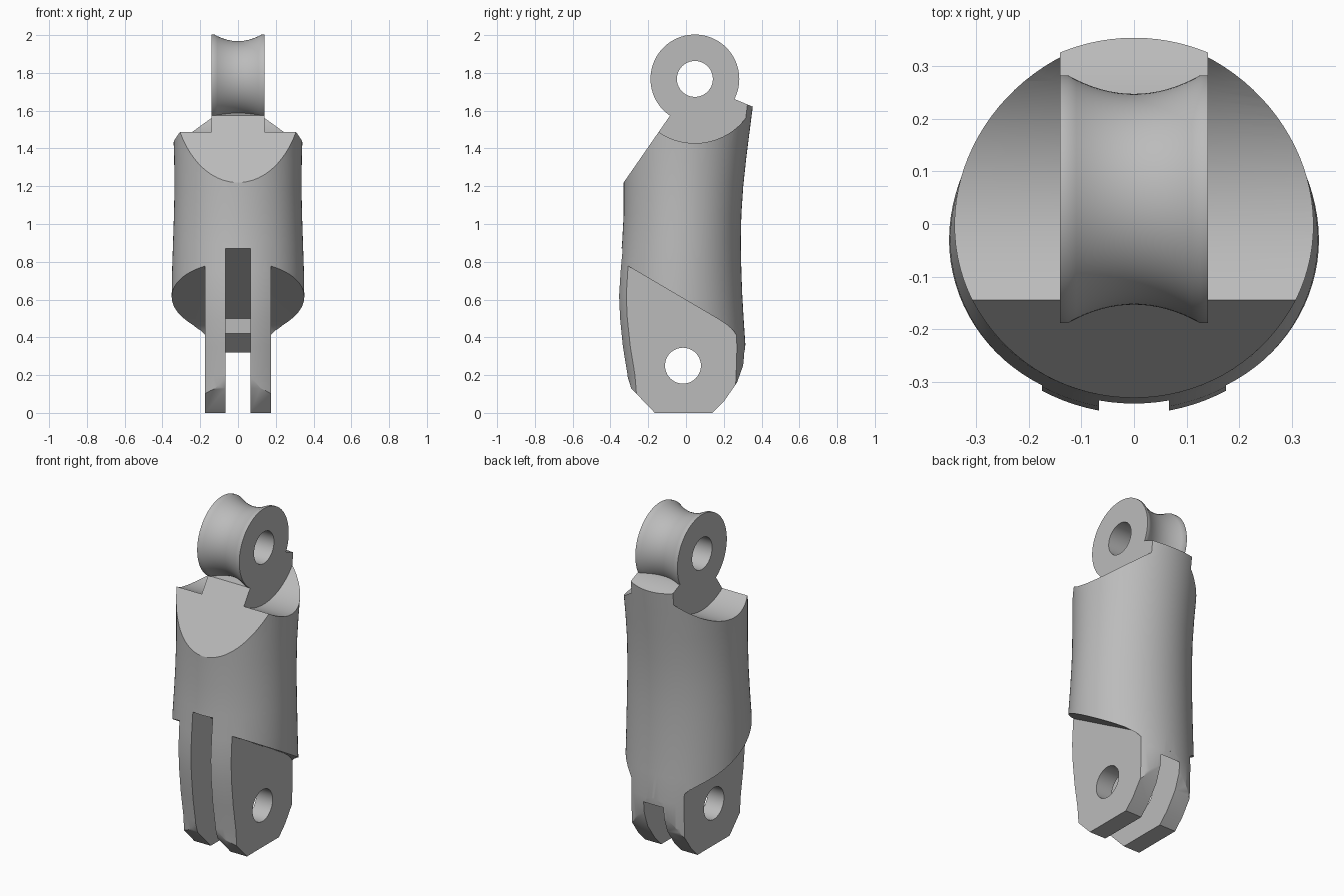
import bpy, bmesh, math

cube = bpy.data.objects.get("Cube")
if cube:
    bpy.data.objects.remove(cube, do_unlink=True)

grey = bpy.data.materials.new("plain_grey")
grey.use_nodes = True
COLOR = (0.5, 0.5, 0.5, 1)
grey.diffuse_color = COLOR
for node in grey.node_tree.nodes:
    if node.type == 'BSDF_PRINCIPLED':
        node.inputs["Base Color"].default_value = COLOR


def finish(name, bm):
    bmesh.ops.recalc_face_normals(bm, faces=bm.faces)
    mesh = bpy.data.meshes.new(name)
    bm.to_mesh(mesh)
    bm.free()
    obj = bpy.data.objects.new(name, mesh)
    bpy.context.collection.objects.link(obj)
    mesh.materials.append(grey)
    return obj


def activate(obj):
    bpy.ops.object.select_all(action='DESELECT')
    obj.select_set(True)
    bpy.context.view_layer.objects.active = obj


def bridge(bm, rings, close=False):
    n = len(rings[0])
    pairs = list(zip(rings, rings[1:]))
    if close:
        pairs.append((rings[-1], rings[0]))
    for a, b in pairs:
        for i in range(n):
            j = (i + 1) % n
            bm.faces.new((a[i], a[j], b[j], b[i]))


def prism(name, points, x0, x1, bevel=0):
    """Side outline of (y, z) points pushed from x0 to x1."""
    bm = bmesh.new()
    rings = [[bm.verts.new((x, y, z)) for y, z in points] for x in (x0, x1)]
    bridge(bm, rings)
    bm.faces.new(rings[0])
    bm.faces.new(rings[1])
    if bevel:
        edges = [e for e in bm.edges if e.calc_face_angle(0) > 0.7]
        bmesh.ops.bevel(bm, geom=edges, offset=bevel, segments=4,
                        profile=0.5, affect='EDGES')
    return finish(name, bm)


def arc(cy, cz, r, start, end, n):
    angles = [math.radians(start + (end - start) * i / n) for i in range(n + 1)]
    return [(cy + r * math.cos(a), cz + r * math.sin(a)) for a in angles]


def cut(obj, cutter):
    cutter.hide_render = True
    activate(obj)
    mod = obj.modifiers.new("cut", 'BOOLEAN')
    mod.operation = 'DIFFERENCE'
    mod.solver = 'EXACT'
    mod.object = cutter
    bpy.ops.object.modifier_apply(modifier=mod.name)
    bpy.data.objects.remove(cutter, do_unlink=True)


# Body: stacked ellipses as (height, front, back, half width)
SECTIONS = [
    (0.0, -0.30, 0.30, 0.33), (0.2, -0.315, 0.31, 0.34),
    (0.35, -0.34, 0.315, 0.345), (0.5, -0.355, 0.305, 0.35),
    (0.62, -0.36, 0.298, 0.351), (0.75, -0.352, 0.293, 0.349),
    (0.9, -0.338, 0.29, 0.344), (1.05, -0.33, 0.293, 0.339),
    (1.2, -0.33, 0.303, 0.336), (1.35, -0.33, 0.319, 0.338),
    (1.5, -0.33, 0.338, 0.343), (1.75, -0.33, 0.37, 0.347)]
SIDES = 96
bm = bmesh.new()
rings = []
for z, front, back, half in SECTIONS:
    mid, depth = (front + back) / 2, (back - front) / 2
    rings.append([bm.verts.new((half * math.cos(t), mid + depth * math.sin(t), z))
                  for t in (math.tau * i / SIDES for i in range(SIDES))])
bridge(bm, rings)
bm.faces.new(rings[0])
bm.faces.new(rings[-1])
body = finish("body", bm)

KY, KZ = 0.047, 1.768  # knuckle axis

# Sloped front face
cut(body, prism("front_slope", [(-0.6, 0.83), (0.1, 1.84), (-0.6, 1.84)], -1, 1))

# Top of the neck, with the stop at the back
cut(body, prism("neck_top", [(-0.5, 1.575), (-0.08, 1.575), (0, 1.6), (0.1, 1.6),
                             (0.2, 1.66), (0.26, 1.66), (0.5, 1.56),
                             (0.5, 2), (-0.5, 2)], -1, 1))

# Hollow shoulders and flat fork sides, mirrored
shoulder = arc(KY, KZ, 0.34, 180, 360, 48) + [(0.6, KZ), (0.6, 2.2), (-0.6, 2.2), (-0.6, KZ)]
flat = [(-0.6, 0.95), (0.17, 0.497), (0.215, 0.468), (0.25, 0.437), (0.275, 0.4),
        (0.29, 0.35), (0.6, 0.3), (0.6, -0.3), (-0.6, -0.3)]
for side in (-1, 1):
    cut(body, prism("shoulder_cut", shoulder, 0.14 * side, side, 0.02))
    cut(body, prism("side_cut", flat, 0.175 * side, side, 0.015))

# Tapered lower end
cut(body, prism("front_taper", [(-0.6, 0.2), (-0.312, 0.2), (-0.29, 0.13), (-0.165, 0),
                                (-0.165, -0.2), (-0.6, -0.2)], -1, 1))
cut(body, prism("back_taper", [(0.6, 0.36), (0.314, 0.36), (0.302, 0.25), (0.27, 0.16),
                               (0.2, 0.06), (0.14, 0), (0.14, -0.2), (0.6, -0.2)], -1, 1))

# Fork slot and pin hole
cut(body, prism("slot", [(-0.6, 0.87), (-0.3, 0.87), (0.2, 0.5), (0.2, 0.42),
                         (0.32, 0.31), (0.6, 0.31), (0.6, -0.2), (-0.6, -0.2)],
                -0.066, 0.066, 0.015))
cut(body, prism("pin_hole", arc(-0.016, 0.25, 0.095, 0, 352.5, 47), -1, 1))

# Knuckle: grooved ring turned around the x axis
profile = [(-0.14, 0.095), (-0.14, 0.235), (-0.125, 0.235)]
for i in range(1, 16):
    x = -0.125 + 0.25 * i / 16
    profile.append((x, 0.2 + 0.035 * (x / 0.125) ** 2))
profile += [(0.125, 0.235), (0.14, 0.235), (0.14, 0.095)]
bm = bmesh.new()
rings = []
for i in range(SIDES):
    t = math.tau * i / SIDES
    rings.append([bm.verts.new((x, KY + r * math.cos(t), KZ + r * math.sin(t)))
                  for x, r in profile])
bridge(bm, rings, close=True)
knuckle = finish("knuckle", bm)

for obj in (body, knuckle):
    activate(obj)
    bpy.ops.object.shade_smooth_by_angle(angle=math.radians(28))
